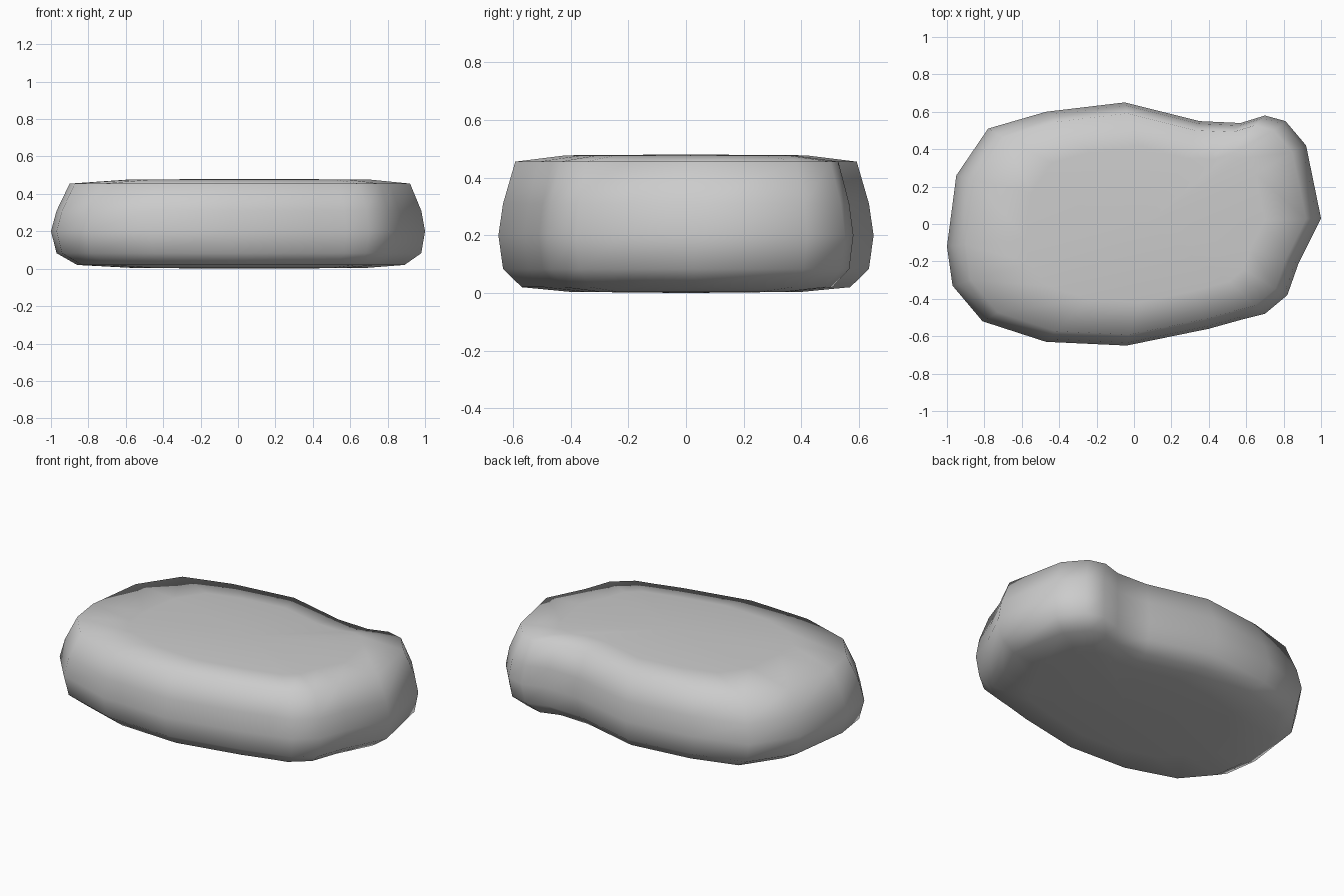
import bpy, bmesh

if "Cube" in bpy.data.objects:
    bpy.data.objects.remove(bpy.data.objects["Cube"])

# Widest outline of the stone, counterclockwise, with a notch at the back right
outline = [(1.0, 0.03), (0.92, 0.42), (0.81, 0.55), (0.70, 0.58), (0.57, 0.54),
           (0.35, 0.55), (-0.05, 0.65), (-0.47, 0.60), (-0.78, 0.51), (-0.95, 0.26),
           (-1.0, -0.12), (-0.97, -0.33), (-0.81, -0.52), (-0.47, -0.63), (-0.04, -0.65),
           (0.40, -0.56), (0.58, -0.51), (0.70, -0.48), (0.82, -0.38), (0.88, -0.21)]

# Rings from bottom to top: height, scale, x shift
rings = [(0.004, 0.62, 0.06), (0.02, 0.875, 0.015), (0.083, 0.975, 0.005),
         (0.20, 1.0, 0.0), (0.31, 0.975, 0.005), (0.455, 0.91, 0.01), (0.477, 0.64, 0.06)]

bm = bmesh.new()
loops = [[bm.verts.new((x * s + dx, y * s, z)) for x, y in outline] for z, s, dx in rings]
n = len(outline)
for a, b in zip(loops, loops[1:]):
    for i in range(n):
        j = (i + 1) % n
        bm.faces.new((a[i], a[j], b[j], b[i]))

# Slightly domed caps
bottom = bm.verts.new((0.06, 0, 0.0))
top = bm.verts.new((0.06, 0, 0.48))
for i in range(n):
    j = (i + 1) % n
    bm.faces.new((loops[0][j], loops[0][i], bottom))
    bm.faces.new((loops[-1][i], loops[-1][j], top))
for f in bm.faces:
    f.smooth = True

mesh = bpy.data.meshes.new("stone")
bm.to_mesh(mesh)
bm.free()
stone = bpy.data.objects.new("stone", mesh)
bpy.context.collection.objects.link(stone)
